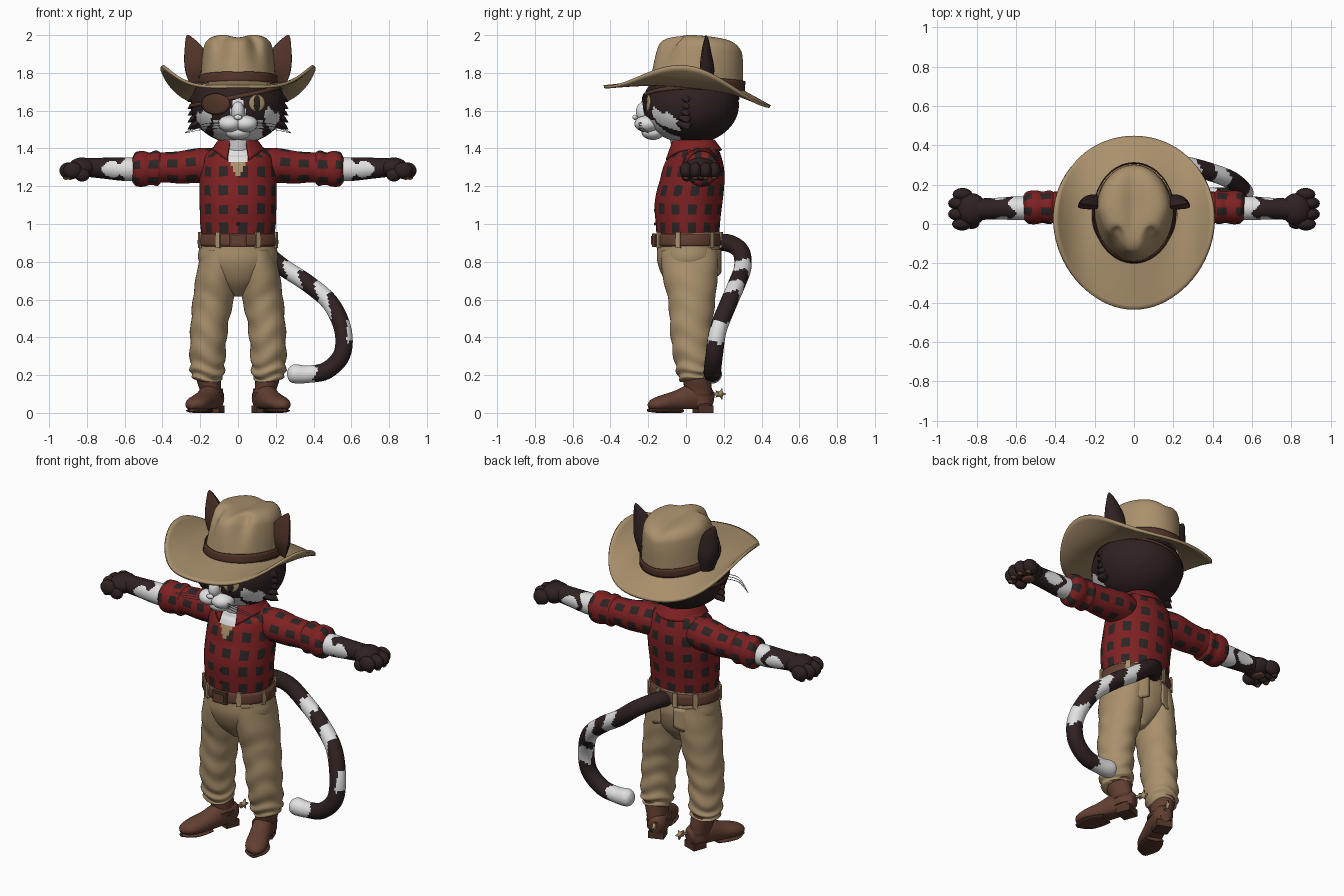
import bpy, bmesh, math
from math import sin, cos, tau, sqrt, exp
from mathutils import Vector, Matrix

cube = bpy.data.objects.get("Cube")
if cube:
    bpy.data.objects.remove(cube)
parts = []


def paint(name, *rgb):
    mat = bpy.data.materials.new(name)
    mat.use_nodes = True
    mat.diffuse_color = (*rgb, 1)
    for node in mat.node_tree.nodes:
        if node.type == 'BSDF_PRINCIPLED':
            node.inputs["Base Color"].default_value = (*rgb, 1)
            node.inputs["Roughness"].default_value = 0.8
    return mat


dark = paint("dark_fur", .028, .015, .015)
white = paint("white_fur", .75, .75, .75)
tan = paint("tan_cloth", .40, .28, .15)
leather = paint("brown_leather", .125, .05, .032)
band = paint("dark_leather", .085, .035, .022)
red = paint("red_cloth", .21, .015, .016)
check = paint("charcoal_check", .025, .018, .018)
grey = paint("whisker_grey", .25, .23, .22)
X, Y, Z = Vector((1, 0, 0)), Vector((0, 1, 0)), Vector((0, 0, 1))


def finish(name, bm, mats, pair=False, thick=0):
    bmesh.ops.remove_doubles(bm, verts=bm.verts, dist=1e-5)
    for prefix, side in (("left_", 1), ("right_", -1)) if pair else (("", 1),):
        part = bm.copy()
        bmesh.ops.transform(part, matrix=Matrix.Diagonal((side, 1, 1, 1)), verts=part.verts)
        bmesh.ops.recalc_face_normals(part, faces=part.faces)
        mesh = bpy.data.meshes.new(prefix + name)
        part.to_mesh(mesh)
        part.free()
        for mat in mats:
            mesh.materials.append(mat)
        obj = bpy.data.objects.new(prefix + name, mesh)
        bpy.context.scene.collection.objects.link(obj)
        if thick:
            solid = obj.modifiers.new("thickness", 'SOLIDIFY')
            solid.thickness, solid.offset = thick, 0
        parts.append(obj)
    bm.free()


def surface(name, point, nu, nv, mats, rule=None, pair=False, thick=0):
    bm = bmesh.new()
    rows = [[bm.verts.new(point(i / nu, j / nv)) for i in range(nu + 1)] for j in range(nv + 1)]
    for j in range(nv):
        for i in range(nu):
            face = bm.faces.new((rows[j][i], rows[j][i + 1], rows[j + 1][i + 1], rows[j + 1][i]))
            if rule:
                face.material_index = int(rule(face.calc_center_median(), (i + .5) / nu, (j + .5) / nv))
    finish(name, bm, mats, pair, thick)


def spline(keys, t):
    n = len(keys) - 1
    i = min(int(t * n), n - 1)
    f = t * n - i
    near = [keys[max(0, min(n, i + d))] for d in (-1, 0, 1, 2)]
    return [.5 * (2 * b + (c - a) * f + (2 * a - 5 * b + 4 * c - d) * f * f
                  + (3 * b - a - 3 * c + d) * f ** 3) for a, b, c, d in zip(*near)]


def sweep(name, keys, mats, rule=None, ref=Y, nu=24, nv=32, pair=False, bend=None):
    # keys hold a centre and two radii; ends are closed
    def point(u, v):
        t = min(max((v * nv - 1) / (nv - 2), 0), 1)
        x, y, z, ra, rb = spline(keys, t)
        along = Vector(spline(keys, min(t + .01, 1))[:3]) - Vector(spline(keys, max(t - .01, 0))[:3])
        a = ref.cross(along).normalized()
        b = along.cross(a).normalized()
        p = Vector((x, y, z))
        if round(v * nv) not in (0, nv):
            p += a * ra * cos(u * tau) + b * rb * sin(u * tau)
        return bend(p, u * tau, t) if bend else p
    surface(name, point, nu, nv, mats, rule, pair)


def ball(name, c, r, mats, pair=False, rule=None, nu=24, nv=16):
    def point(u, v):
        ring = sin(v * tau / 2)
        return Vector((c[0] + r[0] * ring * cos(u * tau), c[1] + r[1] * ring * sin(u * tau),
                       c[2] - r[2] * cos(v * tau / 2)))
    surface(name, point, nu, nv, mats, rule, pair)


def box(name, centre, size, mat, pair=False, turn=0):
    bm = bmesh.new()
    bmesh.ops.create_cube(bm, size=1, matrix=Matrix.Translation(centre)
                          @ Matrix.Rotation(turn, 4, 'Z') @ Matrix.Diagonal((*size, 1)))
    finish(name, bm, [mat], pair)


# Head with white face markings
HC, HR = (0, .025, 1.63), (.25, .255, .205)


def face_marks(c, u, v):
    x, z = abs(c.x), c.z
    bridge = z < 1.67 and x < .015 + .35 * (1.67 - z)
    cheek = ((x - .18) / .04) ** 2 + ((z - 1.55 - .02 * sin(90 * x)) / .06) ** 2 < 1
    return c.y < -.03 and (bridge or cheek or (z < 1.55 and x < .13))


ball("head", HC, HR, [dark, white], rule=face_marks, nu=112, nv=72)


def plate(name, x0, z0, rx, rz, lift, mat):
    def point(u, v):
        x, z = x0 + rx * v * cos(u * tau), z0 + rz * v * sin(u * tau)
        depth = sqrt(1 - (x / HR[0]) ** 2 - ((z - HC[2]) / HR[2]) ** 2)
        return Vector((x, HC[1] - HR[1] * depth - lift, z))
    surface(name, point, 28, 5, [mat], thick=.005)


plate("eye", .1, 1.64, .042, .044, .004, tan)
plate("pupil", .1, 1.64, .016, .042, .008, check)
plate("eye_patch", -.118, 1.635, .075, .055, .008, band)


def strap(u, v):
    z = 1.665 + .05 * cos(u * tau) + .02 * v
    k = 1.02 * sqrt(1 - ((z - HC[2]) / HR[2]) ** 2)
    return Vector((HR[0] * k * cos(u * tau), HC[1] + HR[1] * k * sin(u * tau), z))


surface("patch_strap", strap, 48, 2, [band], thick=.004)
ball("muzzle", (.042, -.205, 1.53), (.065, .068, .045), [white], True)
ball("nose_bridge", (0, -.215, 1.595), (.036, .05, .055), [white])
ball("chin", (0, -.175, 1.485), (.065, .06, .04), [white])
ball("nose", (0, -.27, 1.565), (.022, .014, .014), [white])
for n in range(3):
    z = 1.535 - .014 * n
    sweep(f"whisker_{n}", [(.09, -.235, z, .002, .002), (.18, -.25, z - .005, .002, .002),
                           (.28, -.2, z - .05 + .012 * n, .001, .001)], [grey], nu=5, nv=12, pair=True)
for n in range(5):
    z = 1.52 + .036 * n
    sweep(f"cheek_tuft_{n}", [(.19, -.01, z + .02, .03, .05), (.235, 0, z, .02, .03),
                              (.266, .01, z - .018, .001, .001)], [dark], nu=8, nv=8, pair=True)

# Ears, hollow at the front
sweep("ear", [(.195, .09, 1.72, .05, .05), (.212, .085, 1.82, .068, .065), (.233, .09, 1.91, .054, .045),
              (.26, .1, 1.98, .02, .02), (.267, .105, 2, .003, .003)], [dark, band],
      lambda c, u, v: .56 < u < .94 and .1 < v < .9, nu=32, pair=True,
      bend=lambda p, a, t: p + Y * .075 * max(0, -sin(a)) * (1 - t))


# Hat
def crown(u, r, h):
    c, s = cos(u * tau), sin(u * tau)
    lift = h / .25
    pinch = 1 - .22 * max(0, -s) * lift
    y = .055 + .245 * r * s + .025 * lift
    x = .2 * r * c * pinch
    dent = .05 * lift * exp(-((abs(x) - .085) / .04) ** 2 - ((y + .09) / .06) ** 2)
    crease = .02 * lift * exp(-(x / .05) ** 2)
    return Vector((x, y + dent, 1.735 - .1 * y + h - crease - dent * .4))


crown_keys = [(1, 0), (.98, .06), (.96, .12), (.93, .18), (.87, .23), (.7, .262), (.4, .272), (0, .27)]
surface("hat_crown", lambda u, v: crown(u, *spline(crown_keys, v)), 64, 36, [tan])
surface("hat_band", lambda u, v: crown(u, 1.035 - .01 * v, .055 * v), 64, 3, [band], thick=.006)


def brim(u, v):
    c, s = cos(u * tau), sin(u * tau)
    inner = crown(u, .97, 0)
    outer = Vector((.405 * c * (1 + .06 * s), .005 + .44 * s, 0))
    outer.z = 1.675 - .12 * outer.y
    return inner.lerp(outer, v) + Z * .16 * c ** 4 * v * v


surface("hat_brim", brim, 72, 12, [tan], thick=.016)


# Checked shirt with an open neck
def checked(length, u):
    return length / .1 % 1 < .55 and u % 1 < .5


def torso_paint(c, u, v):
    if c.y < 0 and abs(c.x) < (c.z - 1.24) * .5:
        return 2 if c.z > 1.33 else 3
    return checked(c.z - .95, u * 12)


sweep("shirt_body", [(0, .01, .925, .19, .165), (0, .01, 1, .2, .17), (0, .012, 1.1, .203, .178),
                     (0, .03, 1.2, .205, .172), (0, .042, 1.29, .2, .162), (0, .045, 1.36, .185, .14),
                     (0, .04, 1.4, .14, .115), (0, .035, 1.43, .09, .09)],
      [red, check, white, tan], torso_paint, nu=96, nv=80)
sweep("neck", [(0, .03, 1.36, .09, .09), (0, .02, 1.43, .095, .1), (0, .02, 1.5, .12, .12)],
      [dark, white], lambda c, u, v: c.y < 0)


def collar(u, v):
    a = tau * (-.25 + .07 + .86 * u)
    tip = max(0, -sin(a)) ** 3
    k = 1 + .38 * v
    return Vector((.098 * k * cos(a), .035 + .11 * k * sin(a), 1.445 - (.055 + .07 * tip) * v))


surface("collar", collar, 40, 5, [red], thick=.012)
for n in range(4):
    z = 1.0 + .075 * n
    ball(f"button_{n}", (0, -.164 + .25 * max(0, z - 1.08), z), (.008, .006, .008), [check], nu=10, nv=6)
plaid = lambda c, u, v: checked(c.x - .02, u * 6)
sweep("sleeve", [(.1, .07, 1.305, .095, .09), (.2, .08, 1.31, .092, .098), (.3, .085, 1.3, .086, .086),
                 (.38, .085, 1.3, .08, .08), (.45, .085, 1.295, .078, .078)],
      [red, check], plaid, nu=48, nv=40, pair=True)
sweep("rolled_cuff", [(.41, .085, 1.295, .08, .078), (.43, .085, 1.295, .094, .086), (.465, .085, 1.293, .086, .08),
                      (.5, .085, 1.292, .094, .086), (.54, .083, 1.29, .09, .082), (.56, .082, 1.29, .062, .062)],
      [red, check], plaid, nu=48, pair=True)


# Arms and paws
def arm_paint(c, u, v):
    spots = sin(38 * c.x + 1) + sin(45 * c.y + 20 * c.x) + sin(50 * c.z)
    return c.x < .62 + .02 * sin(u * tau * 3) or (c.x < .77 and spots > .9)


sweep("forearm", [(.5, .08, 1.29, .06, .06), (.6, .08, 1.29, .062, .06), (.7, .078, 1.295, .056, .055),
                  (.8, .075, 1.3, .05, .055)], [dark, white], arm_paint, nu=40, nv=44, pair=True)
ball("palm", (.825, .075, 1.297), (.075, .082, .055), [dark], True)
for n, (x, y) in enumerate(((.875, -.0), (.895, .05), (.895, .105), (.872, .15))):
    ball(f"finger_{n}", (x, y, 1.283), (.05, .033, .044), [dark], True)
    ball(f"finger_pad_{n}", (x + .015, y, 1.246), (.018, .016, .012), [leather], True, nu=12, nv=8)
ball("thumb", (.825, .005, 1.26), (.04, .03, .035), [dark], True)
ball("palm_pad", (.83, .08, 1.25), (.035, .04, .014), [leather], True)

# Trousers
hips = [(0, .03, .62, .03, .06), (0, .025, .7, .14, .13), (0, .018, .8, .207, .168),
        (0, .015, .88, .205, .168), (0, .012, .95, .198, .166)]
sweep("trouser_hips", hips, [tan], nu=48)
sweep("trouser_leg", [(.165, .05, .175, .07, .075), (.163, .045, .21, .088, .09), (.162, .04, .27, .092, .098),
                      (.158, .03, .38, .096, .108), (.148, .028, .5, .1, .115), (.128, .03, .62, .108, .128),
                      (.112, .022, .74, .106, .148), (.1, .018, .86, .09, .15)], [tan], nu=40, nv=64, pair=True,
      bend=lambda p, a, t: p + Vector((cos(a), sin(a), 0)) * .007 * (1 - t) * sin(42 * t + 2 * sin(2 * a)))


def pocket(u, v):
    x = .045 + .11 * u
    drop = .12 * v + .02 * v * (1 - abs(2 * u - 1))
    return Vector((x, .016 + .171 * sqrt(1 - (x / .21) ** 2), .865 - drop))


surface("back_pocket", pocket, 8, 6, [tan], pair=True, thick=.009)

# Belt
sweep("belt", [(0, .012, .882, .2, .17), (0, .012, .89, .213, .18), (0, .012, .94, .21, .178),
               (0, .012, .948, .198, .168)], [leather], nu=56, nv=12)
box("buckle", (0, -.17, .913), (.09, .022, .072), band)
box("buckle_plate", (0, -.182, .913), (.062, .008, .045), leather)
for n, a in enumerate((-1.05, -.3, .75, 1.3)):
    box(f"belt_loop_{n}", (.212 * cos(a), .012 + .18 * sin(a), .915), (.012, .026, .085), tan, True, a)

# Boots and spurs
sweep("boot_shaft", [(.14, .07, .05, .055, .07), (.145, .065, .12, .056, .072), (.155, .058, .18, .064, .074),
                     (.158, .056, .21, .066, .074)], [leather], pair=True)
sweep("boot_foot", [(.112, .138, .07, .03, .04), (.122, .11, .075, .052, .065), (.145, .04, .08, .058, .075),
                    (.18, -.05, .062, .06, .056), (.215, -.13, .05, .062, .042), (.237, -.175, .042, .046, .03),
                    (.245, -.198, .036, .015, .012)], [leather], ref=Z, pair=True,
      bend=lambda p, a, t: Vector((p.x, p.y, max(p.z, .02))))
sweep("boot_sole", [(.175, -.03, .012, .05, .012), (.2, -.09, .012, .064, .012), (.222, -.15, .012, .058, .012),
                    (.245, -.2, .014, .018, .008)], [band], ref=Z, pair=True)
box("boot_heel", (.128, .09, .02), (.09, .085, .04), band, True, .35)
sweep("spur_strap", [(.138, .06, .088, .062, .084), (.138, .06, .108, .062, .084)], [band], nv=6, pair=True)
box("spur_arm", (.1, .15, .1), (.014, .05, .014), tan, True, .35)
star = bmesh.new()
star.faces.new([star.verts.new((.088 - .3 * r * cos(n * tau / 10), .182 + r * cos(n * tau / 10),
                                .1 + r * sin(n * tau / 10)))
                for n in range(10) for r in ((.03, .014)[n % 2],)])
finish("spur_star", star, [tan], True, .012)


# Tail with patchy bands
def tail_paint(c, u, v):
    wave = .012 * sin(u * tau * 3)
    tip = c.z < .3 and c.x < .41 + wave
    upper = abs(c.x - .29 + wave) < .04 and c.z > .6
    middle = abs(c.x - .45 + wave) < .035 and c.z > .5
    lower = abs(c.z - .43 + wave) < .055 and (c.x > .575 or c.y > .175)
    return tip or upper or middle or lower


path = [(0, .12, .895), (.04, .22, .9), (.13, .29, .855), (.24, .3, .77), (.37, .27, .685), (.49, .225, .58),
        (.555, .17, .44), (.55, .15, .31), (.47, .14, .225), (.37, .14, .205)]
tail = [(*p, .046, .046) for p in path] + [(.3, .14, .207, .05, .05), (.272, .14, .21, .036, .036),
                                           (.26, .14, .211, .008, .008)]
sweep("tail", tail, [dark, white], tail_paint, ref=Vector((0, 1, -.4)), nu=32, nv=110)

# Smooth shading with sharp creases
bpy.ops.object.select_all(action='DESELECT')
for obj in parts:
    obj.select_set(True)
bpy.context.view_layer.objects.active = parts[0]
bpy.ops.object.shade_smooth_by_angle(angle=math.radians(50))
